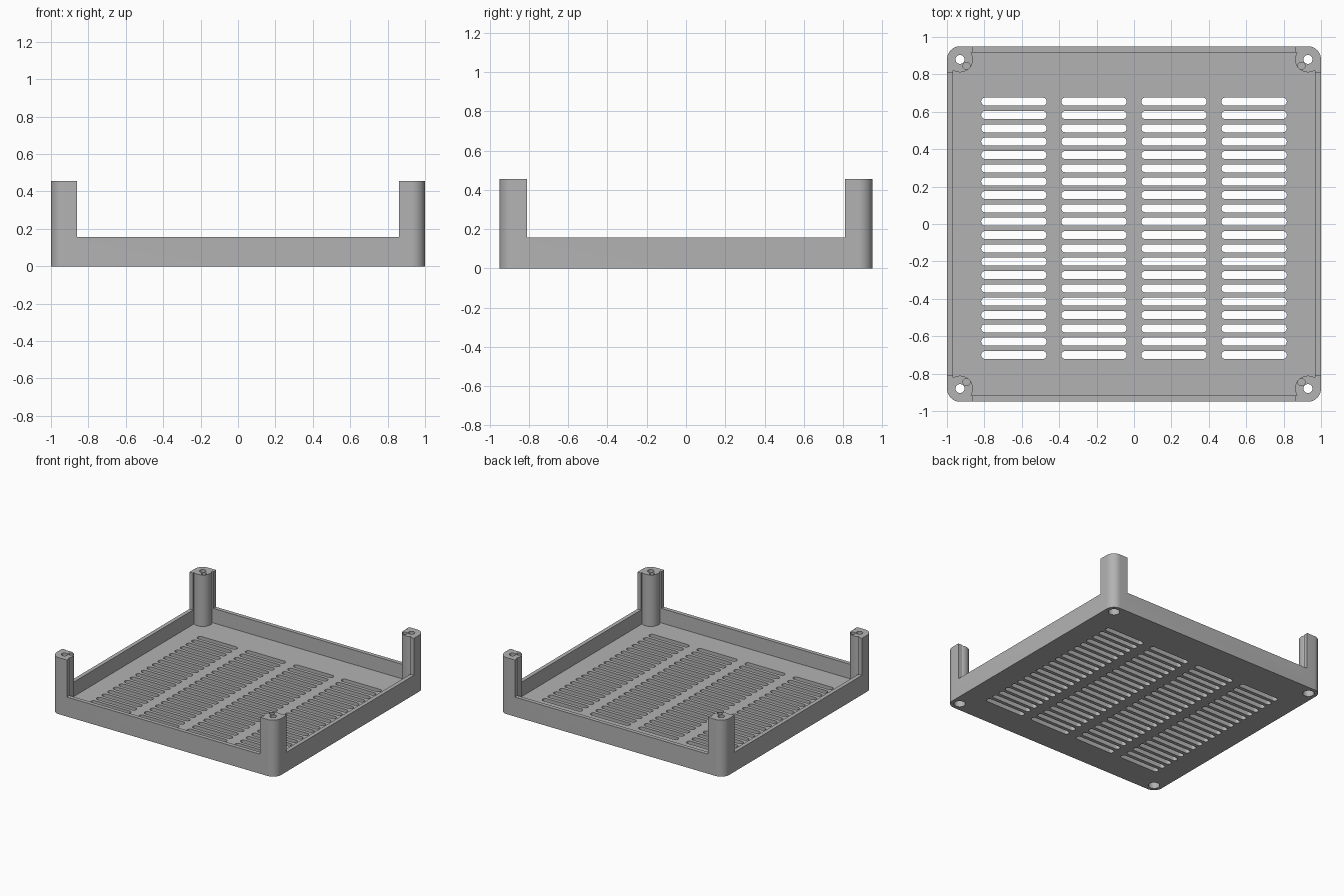
import bpy, bmesh
from math import cos, sin, pi

if "Cube" in bpy.data.objects:
    bpy.data.objects.remove(bpy.data.objects["Cube"])

# Main dimensions
HX, HY = 1.0, 0.95
WALL, FLOOR = 0.032, 0.04
WALL_TOP, POST_TOP = 0.157, 0.455
R = 0.07
CORNERS = [(sx, sy) for sx in (-1, 1) for sy in (-1, 1)]
PX, PY = HX - R, HY - R

grey = bpy.data.materials.new("plain grey")
grey.use_nodes = True
COLOUR = (0.45, 0.45, 0.45, 1)
grey.diffuse_color = COLOUR
grey.node_tree.nodes["Principled BSDF"].inputs["Base Color"].default_value = COLOUR


def rounded(cx, cy, hx, hy, r, seg=12):
    """Outline of a rounded rectangle; a circle when hx = hy = r."""
    pts = []
    for q, (sx, sy) in enumerate([(1, 1), (-1, 1), (-1, -1), (1, -1)]):
        for i in range(seg + 1):
            a = (q + i / seg) * pi / 2
            p = (cx + sx * (hx - r) + r * cos(a), cy + sy * (hy - r) + r * sin(a))
            if not pts or abs(p[0] - pts[-1][0]) + abs(p[1] - pts[-1][1]) > 1e-5:
                pts.append(p)
    if abs(pts[0][0] - pts[-1][0]) + abs(pts[0][1] - pts[-1][1]) < 1e-5:
        pts.pop()
    return pts


def circle(cx, cy, r):
    return rounded(cx, cy, r, r, r)


def box(hx, hy):
    return [(hx, hy), (-hx, hy), (-hx, -hy), (hx, -hy)]


def prisms(name, outlines, z0, z1):
    """One object made of upright prisms over the given outlines."""
    bm = bmesh.new()
    for pts in outlines:
        low = [bm.verts.new((x, y, z0)) for x, y in pts]
        high = [bm.verts.new((x, y, z1)) for x, y in pts]
        bm.faces.new(low[::-1])
        bm.faces.new(high)
        for i in range(len(pts)):
            j = (i + 1) % len(pts)
            bm.faces.new((low[i], low[j], high[j], high[i]))
    mesh = bpy.data.meshes.new(name)
    bm.to_mesh(mesh)
    bm.free()
    mesh.materials.append(grey)
    obj = bpy.data.objects.new(name, mesh)
    bpy.context.collection.objects.link(obj)
    return obj


def combine(target, tool, operation):
    """Apply a boolean and discard the tool object."""
    tool.hide_render = True
    mod = target.modifiers.new("cut", 'BOOLEAN')
    mod.operation, mod.object, mod.solver = operation, tool, 'EXACT'
    bpy.context.view_layer.update()
    graph = bpy.context.evaluated_depsgraph_get()
    mesh = bpy.data.meshes.new_from_object(target.evaluated_get(graph))
    target.modifiers.clear()
    target.data = mesh
    bpy.data.objects.remove(tool)


# Rounded block hollowed into a tray, with walls lowered between the corners
tray = prisms("vented_tray", [rounded(0, 0, HX, HY, R)], 0, POST_TOP)
combine(tray, prisms("cavity", [box(HX - WALL, HY - WALL)], FLOOR, 1), 'DIFFERENCE')
combine(tray, prisms("gap_front_back", [box(HX - 2 * R, 2)], WALL_TOP, 1), 'DIFFERENCE')
combine(tray, prisms("gap_sides", [box(2, HY - 2 * R)], WALL_TOP, 1), 'DIFFERENCE')

# Round corner posts
posts = [circle(sx * PX, sy * PY, R - 0.001) for sx, sy in CORNERS]
combine(tray, prisms("corner_posts", posts, FLOOR / 2, POST_TOP), 'UNION')

# Ventilation slots
slots = [rounded((c - 1.5) * 0.428, -0.023 + (row - 9.5) * 0.0713, 0.175, 0.0215, 0.0215, 6)
         for c in range(4) for row in range(20)]
combine(tray, prisms("slots", slots, -0.1, FLOOR + 0.05), 'DIFFERENCE')

# Screw holes, wider bores underneath, and small blind sockets in the post tops
screws = [circle(sx * PX, sy * PY, 0.024) for sx, sy in CORNERS]
combine(tray, prisms("screw_holes", screws, -0.1, 1), 'DIFFERENCE')
bores = [circle(sx * PX, sy * PY, 0.042) for sx, sy in CORNERS]
combine(tray, prisms("head_bores", bores, -0.1, 0.1), 'DIFFERENCE')
sockets = [circle(sx * (PX - 0.0345), sy * (PY - 0.0345), 0.019) for sx, sy in CORNERS]
combine(tray, prisms("sockets", sockets, POST_TOP - 0.1, 1), 'DIFFERENCE')

# Smooth curved walls, crisp edges
bpy.ops.object.select_all(action='DESELECT')
tray.select_set(True)
bpy.context.view_layer.objects.active = tray
bpy.ops.object.shade_smooth_by_angle()
